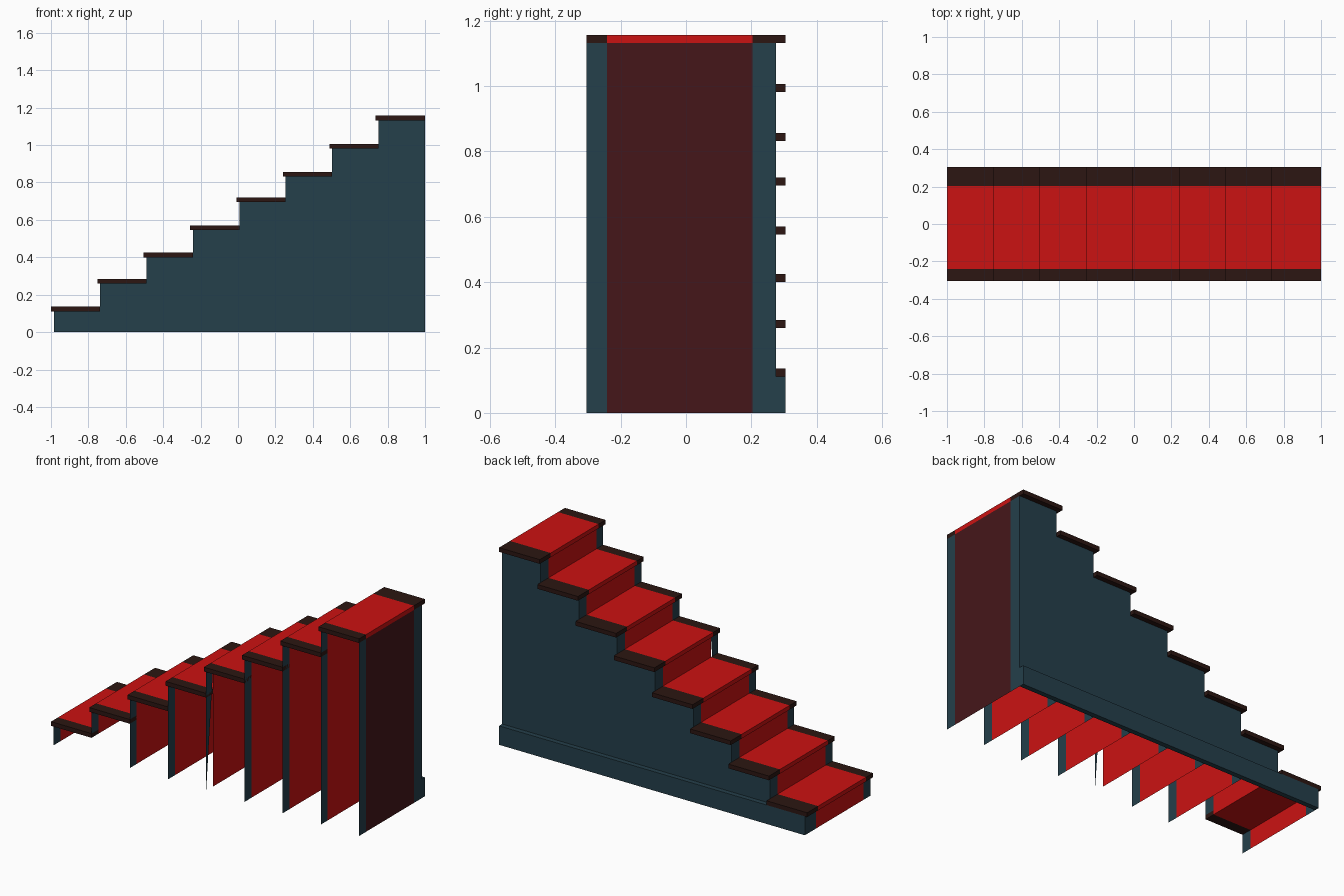
import bpy

if "Cube" in bpy.data.objects:
    bpy.data.objects.remove(bpy.data.objects["Cube"])


def material(name, rgb):
    m = bpy.data.materials.new(name)
    m.diffuse_color = (*rgb, 1)
    m.use_nodes = True
    m.node_tree.nodes["Principled BSDF"].inputs["Base Color"].default_value = m.diffuse_color
    return m


BLUE = material("painted_wood", (0.018, 0.05, 0.07))
BROWN = material("dark_wood", (0.025, 0.008, 0.006))
RED = material("red_carpet", (0.6, 0.006, 0.006))
MAROON = material("dark_carpet", (0.06, 0.008, 0.01))


def mesh(name, verts, faces, mat):
    me = bpy.data.meshes.new(name)
    me.from_pydata(verts, [], faces)
    ob = bpy.data.objects.new(name, me)
    bpy.context.collection.objects.link(ob)
    me.materials.append(mat)
    return ob


def box(name, x0, x1, y0, y1, z0, z1, mat):
    v = [(x, y, z) for x in (x0, x1) for y in (y0, y1) for z in (z0, z1)]
    f = [(0, 1, 3, 2), (4, 6, 7, 5), (0, 4, 5, 1), (2, 3, 7, 6), (0, 2, 6, 4), (1, 5, 7, 3)]
    return mesh(name, v, f, mat)


def sheet(name, x, y0, y1, z0, z1, mat):
    # upright sheet facing down the stairs (-x)
    v = [(x, y0, z0), (x, y0, z1), (x, y1, z1), (x, y1, z0)]
    return mesh(name, v, [(0, 1, 2, 3)], mat)


N = 8
FRONT, BACK, WALL = -0.305, 0.305, 0.276
C0, C1 = -0.241, 0.203          # carpet runner edges
THICK = 0.025
TOPS = [0.136, 0.285, 0.425, 0.571, 0.721, 0.857, 1.007, 1.157]
RISER = [-0.985 + 0.248 * i for i in range(N)] + [1.0]

for i, top in enumerate(TOPS):
    # tread: wooden ends with a flush carpet in the middle
    x0 = RISER[i] - 0.015
    x1 = RISER[i + 1]
    z = top - THICK
    box(f"tread_front_{i+1}", x0, x1, FRONT, C0, z, top, BROWN)
    box(f"tread_carpet_{i+1}", x0, x1, C0, C1, z, top, RED)
    box(f"tread_back_{i+1}", x0, x1, C1, BACK, z, top, BROWN)

    # riser sheets, running to the floor except the second one
    foot = TOPS[0] - THICK if i == 1 else 0
    x = RISER[i]
    if i == 4:
        # the middle riser has only a tapering front strip
        mesh("riser_front_5", [(x, FRONT, 0), (x, FRONT, z), (x, C0, z)], [(0, 1, 2)], BLUE)
    else:
        sheet(f"riser_front_{i+1}", x, FRONT, C0, foot, z, BLUE)
    sheet(f"riser_carpet_{i+1}", x, C0, C1, foot, z, RED)
    sheet(f"riser_back_{i+1}", x, C1, WALL, foot, z, BLUE)

# tall end panel
z = TOPS[-1] - THICK
for name, y0, y1, mat in (("front", FRONT, C0, BLUE), ("middle", C0, C1, MAROON), ("back", C1, WALL, BLUE)):
    sheet(f"end_panel_{name}", 1.0, y1, y0, 0, z, mat)

# stepped side wall
profile = [(1.0, 0), (RISER[0], 0)]
for i, top in enumerate(TOPS):
    profile += [(RISER[i], top - THICK), (RISER[i + 1], top - THICK)]
mesh("side_wall", [(x, WALL, z) for x, z in profile], [tuple(reversed(range(len(profile))))], BLUE).data.flip_normals()

# skirting board
box("skirting_board", RISER[0], 1.0, WALL, BACK, 0, TOPS[0] - THICK, BLUE)
